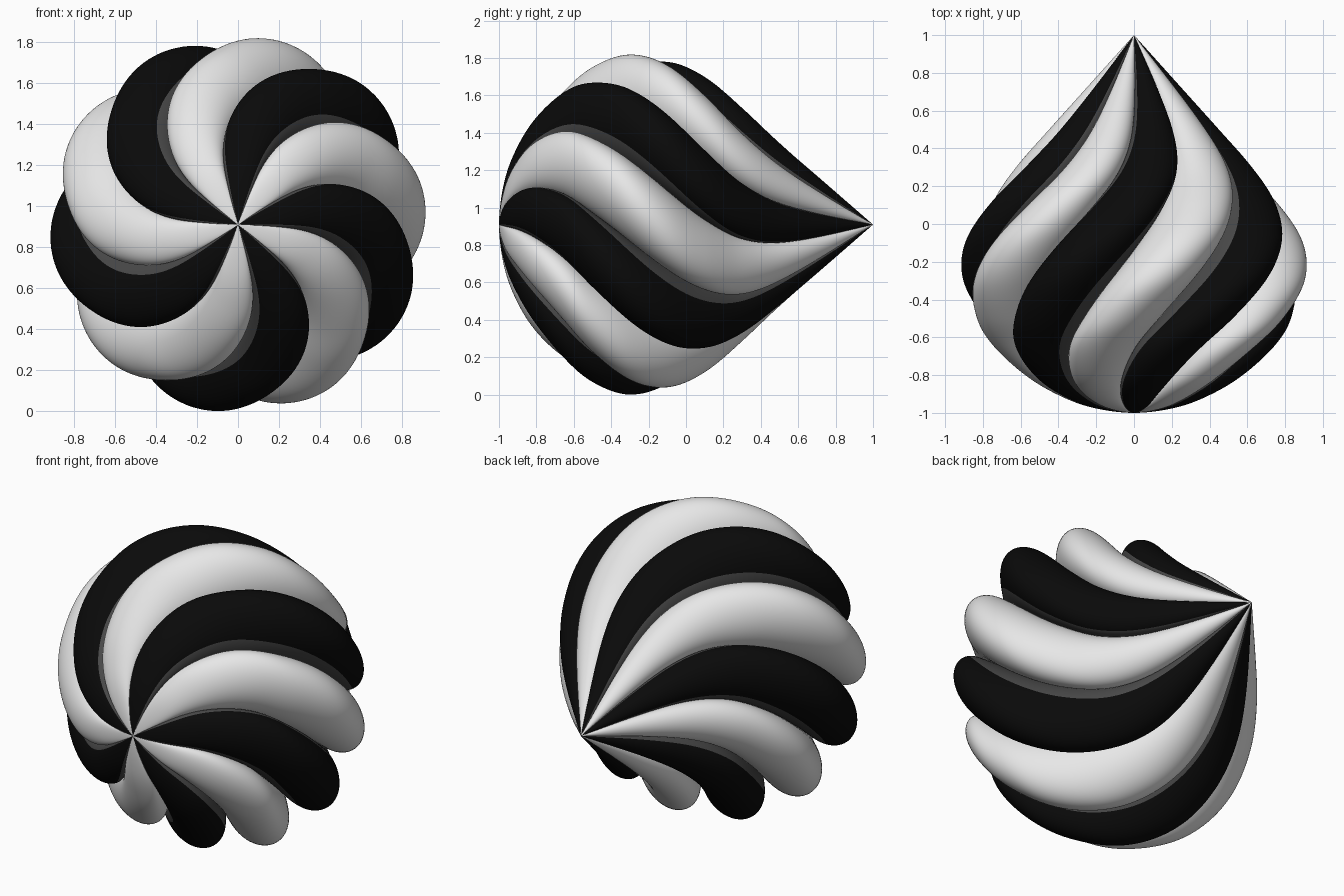
import bpy, bmesh, math
from mathutils import Vector

if "Cube" in bpy.data.objects:
    bpy.data.objects.remove(bpy.data.objects["Cube"])

LOBES = 10
HALF = math.pi / LOBES
ARC = math.pi / 2 + HALF          # lobes meet their neighbours tangentially
SEGS, STEPS = 36, 8
CENTRE_Z = 0.915

# Profile along the axis: y, outer radius, twist in degrees
PROFILE = [Vector(p) for p in (
    (-1.0, 0, 52), (-.97, .235, 51), (-.9, .42, 49), (-.8, .58, 44),
    (-.65, .74, 35), (-.5, .845, 24), (-.3, .915, 10.5), (-.1, .895, -2.5),
    (.1, .79, -15.5), (.3, .63, -27.5), (.5, .45, -34.5),
    (.75, .225, -37.5), (1, 0, -38))]


def material(name, value):
    m = bpy.data.materials.new(name)
    m.diffuse_color = (value, value, value, 1)
    m.use_nodes = True
    m.node_tree.nodes["Principled BSDF"].inputs["Base Color"].default_value = m.diffuse_color
    return m


def smooth_profile():
    """Catmull-Rom samples through the profile points."""
    pts = [Vector((-.97, -.235, 51))] + PROFILE + [2 * PROFILE[-1] - PROFILE[-2]]
    out = []
    for k in range(1, len(pts) - 2):
        a, b, c, d = pts[k - 1:k + 3]
        for s in range(STEPS):
            t = s / STEPS
            out.append(0.5 * (2 * b + (c - a) * t + (2 * a - 5 * b + 4 * c - d) * t * t
                              + (3 * b - a - 3 * c + d) * t ** 3))
    return out + [PROFILE[-1].copy()]


def make_lobe(name, angle, rings, main, groove):
    bm = bmesh.new()
    grid = []
    for y, radius, twist in rings:
        radius = max(radius, 0)
        mid = radius / (1 + math.sin(HALF))      # distance of the lobe centre
        tube = mid * math.sin(HALF)
        phi = angle + math.radians(twist)
        row = []
        for j in range(SEGS + 1):
            a = phi + ARC * (2 * j / SEGS - 1)
            row.append(bm.verts.new((mid * math.cos(phi) + tube * math.cos(a), y,
                                     CENTRE_Z + mid * math.sin(phi) + tube * math.sin(a))))
        grid.append(row)
    for r0, r1 in zip(grid, grid[1:]):
        for j in range(SEGS):
            f = bm.faces.new((r0[j], r1[j], r1[j + 1], r0[j + 1]))
            f.smooth = True
            # the walls deep in the groove take the second colour
            side = abs(2 * (j + .5) / SEGS - 1) * ARC
            f.material_index = 1 if side > math.radians(74) else 0
    bmesh.ops.remove_doubles(bm, verts=bm.verts[:], dist=1e-5)
    mesh = bpy.data.meshes.new(name)
    bm.to_mesh(mesh)
    bm.free()
    mesh.materials.append(main)
    mesh.materials.append(groove)
    bpy.context.collection.objects.link(bpy.data.objects.new(name, mesh))


white = material("white", 0.8)
black = material("black", 0.003)
grey = material("dark grey", 0.065)

# Alternating white and black twisted lobes
rings = smooth_profile()
for i in range(LOBES):
    if i % 2 == 0:
        make_lobe(f"white_lobe_{i // 2 + 1}", 2 * HALF * i, rings, white, white)
    else:
        make_lobe(f"black_lobe_{i // 2 + 1}", 2 * HALF * i, rings, black, grey)

# Stand the model exactly on the ground
low = min(v.co.z for o in bpy.data.objects for v in o.data.vertices)
for o in bpy.data.objects:
    for v in o.data.vertices:
        v.co.z -= low
